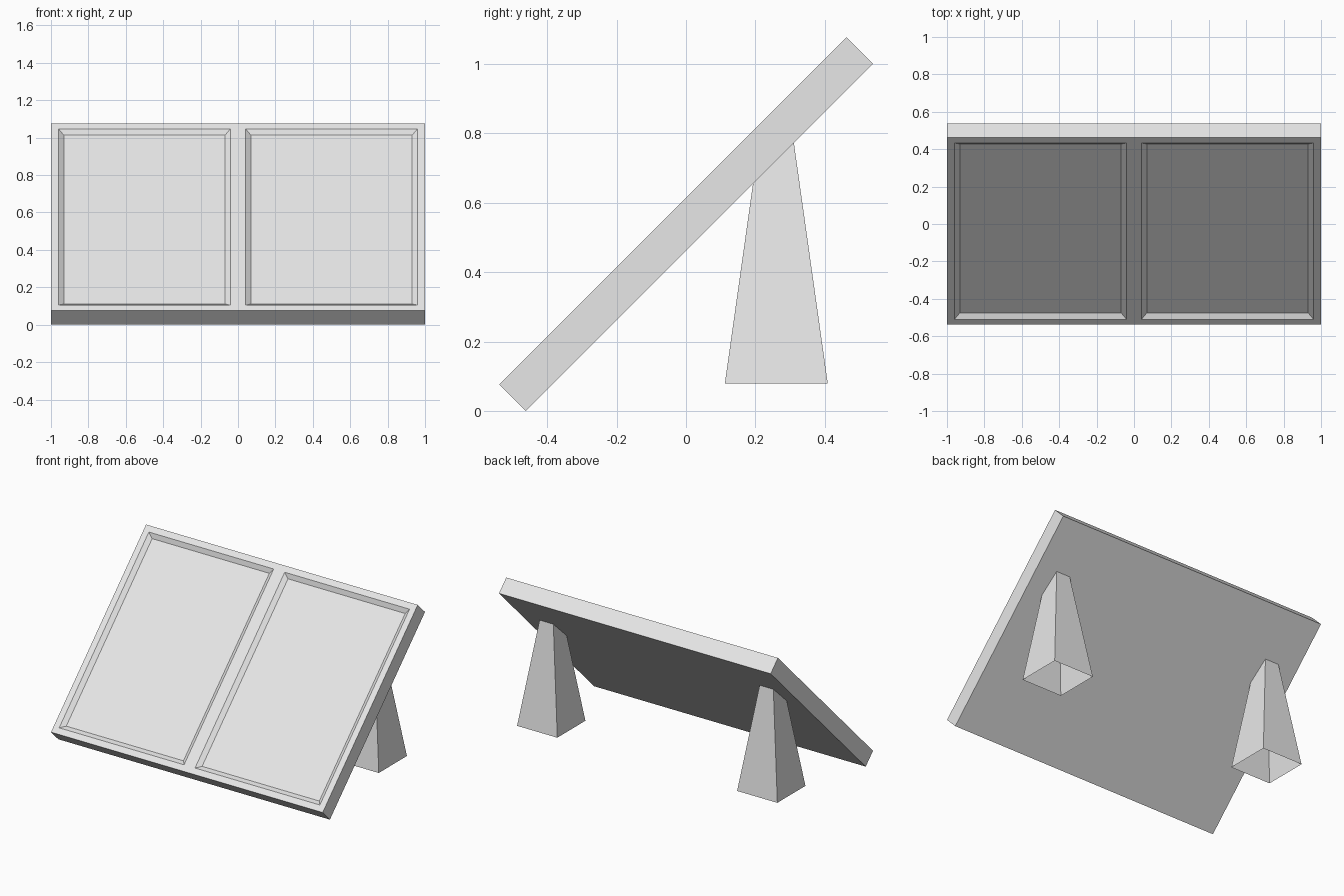
import bpy, bmesh, math
from mathutils import Matrix, Vector

cube = bpy.data.objects.get("Cube")
if cube:
    bpy.data.objects.remove(cube, do_unlink=True)

grey = bpy.data.materials.new("light_grey")
grey.use_nodes = True
grey.diffuse_color = (0.8, 0.8, 0.8, 1)
grey.node_tree.nodes["Principled BSDF"].inputs["Base Color"].default_value = (0.8, 0.8, 0.8, 1)

LENGTH, THICK = 1.414, 0.108
HEIGHT = (LENGTH + THICK) * math.sin(math.radians(45))


def make_object(name, bm):
    mesh = bpy.data.meshes.new(name)
    bm.to_mesh(mesh)
    bm.free()
    mesh.materials.append(grey)
    obj = bpy.data.objects.new(name, mesh)
    bpy.context.collection.objects.link(obj)
    return obj


# Tilted slab: split in half, each half sunk into a bevelled recess
bm = bmesh.new()
bmesh.ops.create_cube(bm, size=1, matrix=Matrix.Diagonal((2, LENGTH, THICK, 1)))
bmesh.ops.bisect_plane(bm, geom=bm.verts[:] + bm.edges[:] + bm.faces[:],
                       plane_co=(0, 0, 0), plane_no=(1, 0, 0))
bm.normal_update()
panes = [f for f in bm.faces if f.normal.z > 0.9]
bmesh.ops.inset_individual(bm, faces=panes, thickness=0.057)
bmesh.ops.inset_individual(bm, faces=panes, thickness=0.04, depth=-0.02)
panel = make_object("panel", bm)
panel.rotation_euler.x = math.radians(45)
panel.location.z = HEIGHT / 2


# Tapered legs, hollow and open underneath, ending inside the slab
def make_leg(name, x):
    base, top, low, high = 0.148, 0.048, 0.08, 0.79
    bm = bmesh.new()
    bmesh.ops.create_cone(bm, cap_ends=True, segments=4, depth=high - low,
                          radius1=base * math.sqrt(2), radius2=top * math.sqrt(2),
                          matrix=Matrix.Rotation(math.radians(45), 4, "Z"))
    bm.normal_update()
    bottom = [f for f in bm.faces if f.normal.z < -0.9]
    bmesh.ops.delete(bm, geom=bottom, context="FACES_ONLY")
    leg = make_object(name, bm)
    leg.location = Vector((x, 0.26, (low + high) / 2))


for name, side in (("left_leg", 1), ("right_leg", -1)):
    make_leg(name, side * 0.81)
